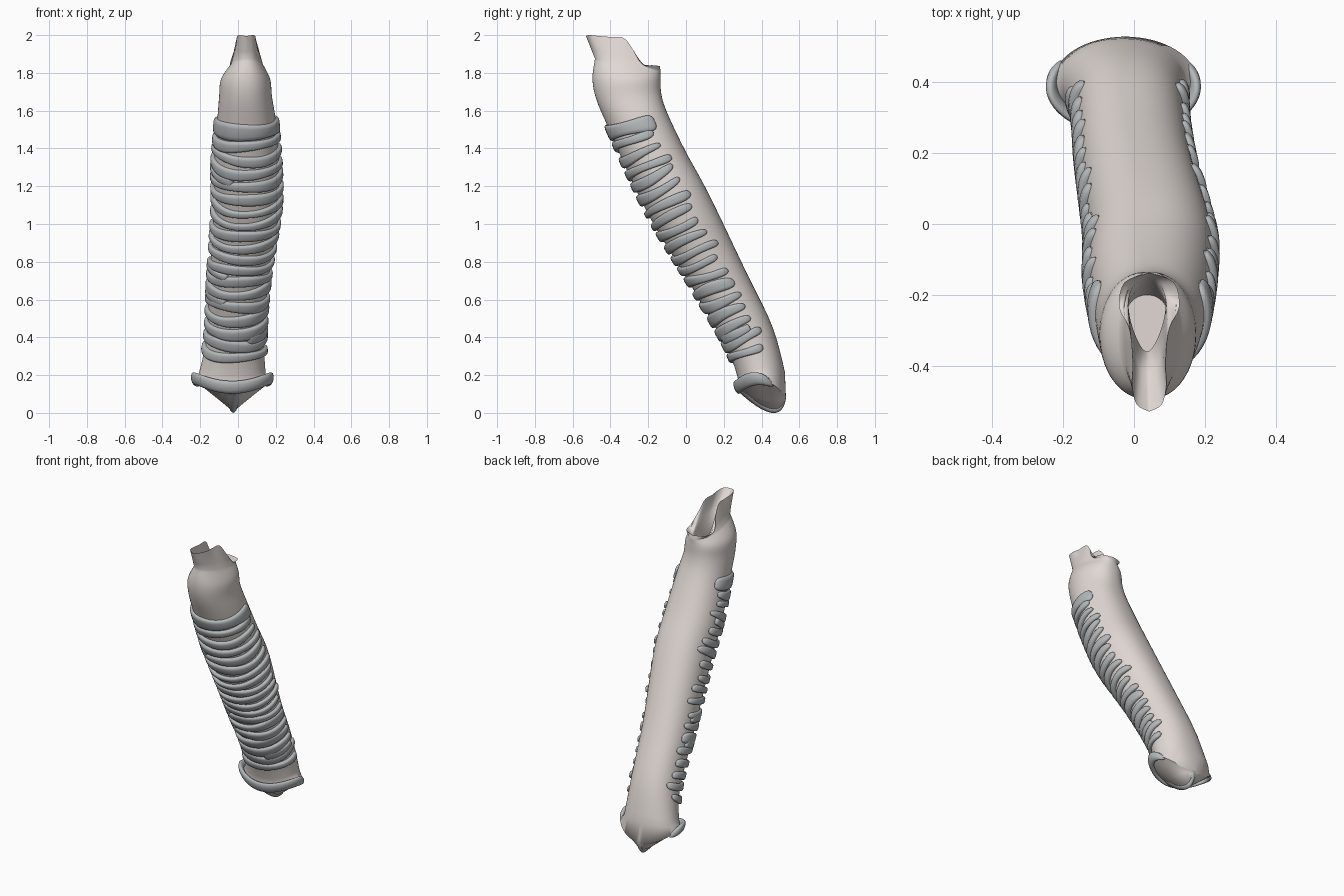
import bpy, math, random
from mathutils import Vector

if "Cube" in bpy.data.objects:
    bpy.data.objects.remove(bpy.data.objects["Cube"])

random.seed(4)
N = 64

# Tube stations from bottom to throat: centre x, half width, front (y, z), back (y, z)
KEYS = [(-.035, .185, .285, .145, .532, .18), (-.015, .153, .222, .33, .46, .45),
        (.005, .156, .035, .66, .312, .76), (.045, .173, -.172, 1.0, .12, 1.16),
        (.045, .173, -.292, 1.24, -.005, 1.39), (.045, .155, -.407, 1.5, -.10, 1.59),
        (.04, .14, -.475, 1.66, -.13, 1.685), (.04, .13, -.495, 1.77, -.135, 1.765),
        (.047, .085, -.482, 1.875, -.135, 1.81)]
# Upper lip, one side from front tip to back: half width, y, z
RIM = [(0, -.53, 1.995), (.035, -.51, 2.0), (.048, -.46, 1.995), (.046, -.40, 1.99),
       (.05, -.33, 1.985), (.06, -.285, 1.93), (.085, -.235, 1.85), (.07, -.165, 1.84), (0, -.138, 1.835)]


def spline(pts, s):
    """Smooth interpolation through a list of tuples."""
    n = len(pts) - 1
    i = max(0, min(n - 1, int(s)))
    t = s - i
    a, b, c, d = (pts[max(0, min(n, i + k))] for k in (-1, 0, 1, 2))
    return [.5 * (2 * q + (r - p) * t + (2 * p - 5 * q + 4 * r - u) * t * t
                  + (3 * q - p - 3 * r + u) * t ** 3) for p, q, r, u in zip(a, b, c, d)]


def centre(s):
    x, _, fy, fz, by, bz = spline(KEYS, s)
    return Vector((x, (fy + by) / 2, (fz + bz) / 2))


def wall(s, a):
    """Point on the tube wall; angle 0 is the front."""
    x, rx, fy, fz, by, bz = spline(KEYS, s)
    c, sn = math.cos(a), math.sin(a)
    side = math.copysign(abs(sn) ** .88, sn)
    return Vector((x + rx * side, (fy + by) / 2 + (fy - by) / 2 * c, (fz + bz) / 2 + (fz - bz) / 2 * c))


def angle(i):
    return 2 * math.pi * i / N


def station(z):
    """Tube parameter at which the centre line has height z."""
    lo, hi = 0, len(KEYS) - 1
    for _ in range(30):
        m = (lo + hi) / 2
        lo, hi = (m, hi) if centre(m).z < z else (lo, m)
    return lo


def rim(i):
    t = min(i, N - i) / (N / 2) * (len(RIM) - 1)
    w, y, z = spline(RIM, t)
    return Vector((.043 + (w if i <= N / 2 else -w), y, z))


def keyhole(y0, y1, z0, z1, w):
    """Opening loop, narrow toward the front."""
    out = []
    for i in range(N):
        c, s = math.cos(angle(i)), math.sin(angle(i))
        f = (1 - c) / 2
        out.append(Vector((.037 + w * s * (.5 + .55 * f), y0 + (y1 - y0) * f, z0 + (z1 - z0) * f)))
    return out


def loft(name, loops, mat, smooth=70):
    n = len(loops[0])
    faces = [(r * n + i, r * n + (i + 1) % n, r * n + n + (i + 1) % n, r * n + n + i)
             for r in range(len(loops) - 1) for i in range(n)]
    faces.append(tuple(reversed(range(n))))
    faces.append(tuple(range((len(loops) - 1) * n, len(loops) * n)))
    me = bpy.data.meshes.new(name)
    me.from_pydata([tuple(v) for l in loops for v in l], [], faces)
    me.materials.append(mat)
    ob = bpy.data.objects.new(name, me)
    bpy.context.collection.objects.link(ob)
    bpy.context.view_layer.objects.active = ob
    ob.select_set(True)
    bpy.ops.object.mode_set(mode='EDIT')
    bpy.ops.mesh.select_all(action='SELECT')
    bpy.ops.mesh.normals_make_consistent(inside=False)
    bpy.ops.object.mode_set(mode='OBJECT')
    bpy.ops.object.shade_smooth_by_angle(angle=math.radians(smooth))
    ob.select_set(False)
    return ob


def material(name, col):
    m = bpy.data.materials.new(name)
    m.diffuse_color = (*col, 1)
    m.use_nodes = True
    m.node_tree.nodes["Principled BSDF"].inputs["Base Color"].default_value = m.diffuse_color
    return m


tissue = material("tissue", (.75, .69, .66))
cartilage = material("cartilage", (.46, .48, .49))


# Forked underside: side edges high, ridge line low in the middle
def fork(i, k):
    a = angle(i)
    c, s2 = math.cos(a), math.sin(a) ** 2
    x = -.025 + math.sin(a) * (.2 * (1 - k) + .003)
    return Vector((x, .402 - .127 * c + .05 * s2 * k, .105 + .02 * c + s2 * (.07 * (1 - k) - .095 * k)))


# Main tube with lip and hollow throat
loops = [[fork(i, k) for i in range(N)] for k in (1, .66, .33, 0)]
loops += [[wall(s / 5, angle(i)) for i in range(N)] for s in range(1, 41)]
neck, lip = loops[-1], [rim(i) for i in range(N)]
loops += [[n.lerp(r, t) for n, r in zip(neck, lip)] for t in (.33, .66, .93, 1)]
hole = keyhole(-.36, -.155, 1.85, 1.80, .064)
loops += [[r.lerp(h, t) for r, h in zip(lip, hole)] for t in (.06, .3, .65, 1)]
loops += [keyhole(-.40, -.18, 1.74, 1.7, .07), keyhole(-.40, -.2, 1.58, 1.58, .075)]
loft("windpipe_wall", loops, tissue)


def band(name, s0, a0, a1, width, thick=.02, slope=0, wob=.007, flare=0):
    """Rounded cartilage strip wrapped on the wall between two angles."""
    T = (centre(s0 + .05) - centre(s0 - .05)).normalized()
    C, out, steps, M = centre(s0), [], 44, 12
    p1, p2 = random.uniform(0, 6), random.uniform(0, 6)
    unit = .1 / (centre(s0 + .05) - centre(s0 - .05)).length
    for k in range(steps + 1):
        u = -math.cos(math.pi * k / steps)
        a = (a0 + a1) / 2 + (a1 - a0) / 2 * u
        taper = max(.04, (1 - abs(u) ** 16)) ** .5
        off = slope * a + wob * math.sin(2.3 * a + p1)
        w = width / 2 * taper * (1 + .2 * math.sin(2 * a + p2) + flare * a * a)
        off -= width / 2 * flare * a * a
        loop = []
        for m in range(M):
            f = 2 * math.pi * (m + .5) / M
            cf, sf = math.cos(f), math.sin(f)
            d = off + w * math.copysign(abs(cf) ** .55, cf)
            P = wall(max(0, s0 + d * unit), a)
            nrm = (P - C - T * (P - C).dot(T)).normalized()
            loop.append(P + nrm * (thick * taper * math.copysign(abs(sf) ** .55, sf)))
        out.append(loop)
    return loft(name, out, cartilage)


# Row of C-shaped rings up the front, some with a fork to one side
count = 18
for i in range(count):
    z = .345 + (1.465 - .345) * i / (count - 1)
    span = 2.02 + random.uniform(-.14, .14)
    band(f"ring_{i + 1:02d}", station(z), -span - random.uniform(-.1, .1), span,
         random.uniform(.046, .06), slope=random.uniform(-.006, .006))
    if i in (1, 4, 6, 14):
        side = 1 if i % 2 else -1
        a = sorted((side * .35, side * 1.75))
        band(f"ring_fork_{i + 1:02d}", station(z + .027), *a, .05, slope=side * .008)

# Broad collar under the throat, deeper toward the sides
band("top_collar", station(1.535), -2.1, 2.1, .07, .02, -.0, .001, .12)

# Flared ring round the forked end
rail = []
for k in range(49):
    a = -2.1 + 4.2 * k / 48
    e = max(.1, 1 - abs(a / 2.1) ** 10) ** .5
    c, s = math.cos(a), math.sin(a)
    P = Vector((-.03 + .203 * s, .395 - .125 * c, .115 + .02 * c + .065 * s * s))
    n = Vector((s, -c, -.1)).normalized()
    up = Vector((s * .15, -.3, .95)).normalized()
    rail.append([P + n * (.016 * e * math.sin(f)) + up * (.036 * e * math.cos(f))
                 for f in (2 * math.pi * m / 12 for m in range(12))])
loft("fork_ring", rail, cartilage)

# Keel along the dividing ridge, spreading into the ring at the front
keel = []
for k in range(17):
    t = k / 16
    a = math.pi * t
    c, s2 = math.cos(a), math.sin(a) ** 2
    y, z = .402 - .127 * c + .05 * s2, .105 + .02 * c - .095 * s2
    w, h = .012 + .05 * (1 - t) ** 3, .010
    keel.append([Vector((-.025 + w * math.cos(f), y, z + h * math.sin(f) + abs(w * math.cos(f)) * .5))
                 for f in (2 * math.pi * m / 12 for m in range(12))])
loft("fork_keel", keel, cartilage)
